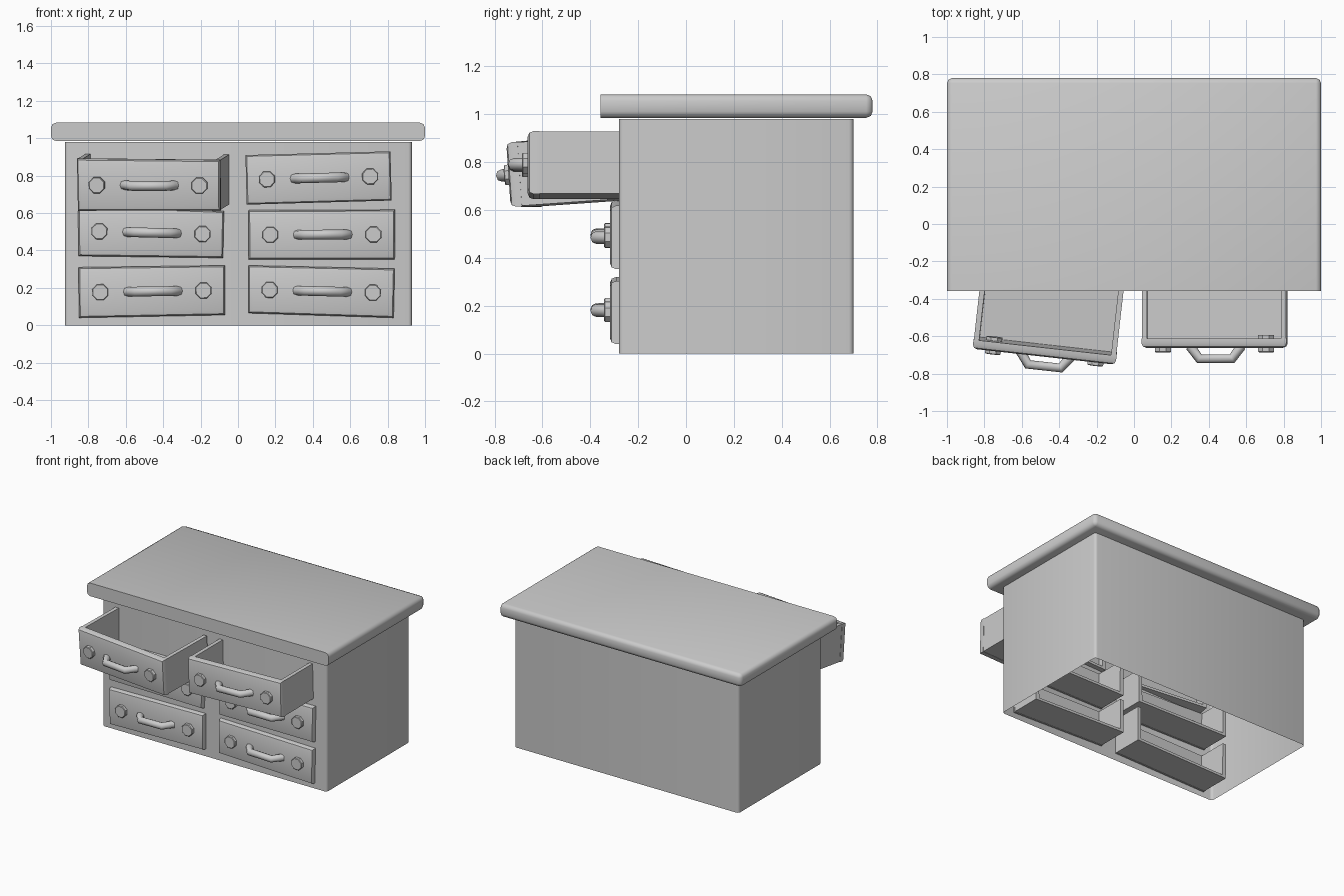
import bpy, bmesh
from math import radians, atan2
from mathutils import Matrix, Vector

if "Cube" in bpy.data.objects:
    bpy.data.objects.remove(bpy.data.objects["Cube"])


def finish(name, bm, M=Matrix(), angle=35):
    bmesh.ops.recalc_face_normals(bm, faces=bm.faces)
    me = bpy.data.meshes.new(name)
    bm.to_mesh(me)
    bm.free()
    ob = bpy.data.objects.new(name, me)
    bpy.context.collection.objects.link(ob)
    ob.matrix_world = M
    bpy.ops.object.select_all(action='DESELECT')
    ob.select_set(True)
    bpy.context.view_layer.objects.active = ob
    bpy.ops.object.shade_smooth_by_angle(angle=radians(angle))
    return ob


def extrude_profile(bm, pts, y0, y1):
    """Extrude an (x, z) outline along y; returns the front face."""
    a = [bm.verts.new((x, y0, z)) for x, z in pts]
    b = [bm.verts.new((x, y1, z)) for x, z in pts]
    front = bm.faces.new(a)
    bm.faces.new(b[::-1])
    n = len(pts)
    for i in range(n):
        bm.faces.new((a[i], b[i], b[(i + 1) % n], a[(i + 1) % n]))
    return front


def rect(x0, x1, z0, z1):
    return [(x0, z0), (x1, z0), (x1, z1), (x0, z1)]


# cabinet shell, open underneath, rounded upright corners
bm = bmesh.new()
extrude_profile(bm, rect(-0.925, 0.93, 0, 0.98), -0.28, 0.70)
bm.normal_update()
bmesh.ops.recalc_face_normals(bm, faces=bm.faces)
bmesh.ops.delete(bm, geom=[f for f in bm.faces if f.normal.z < -0.9], context='FACES_ONLY')
up = [e for e in bm.edges if abs(e.verts[0].co.z - e.verts[1].co.z) > 0.5]
bmesh.ops.bevel(bm, geom=up, offset=0.02, segments=3, profile=0.5, affect='EDGES')
finish("cabinet_body", bm)

# worktop: rounded at sides and back, cut flat at the front
bm = bmesh.new()
extrude_profile(bm, rect(-1, 1, 0.985, 1.083), -0.357, 0.78)
edges = [e for e in bm.edges if not all(v.co.y < -0.3 for v in e.verts)]
bmesh.ops.bevel(bm, geom=edges, offset=0.027, segments=2, profile=0.5, affect='EDGES')
finish("worktop", bm, angle=50)


def drawer(tag, corners, front_y, depth, yaw=0, pitch=0, poke=-1):
    # corners: top left, top right, bottom right, bottom left as (x, z)
    cx = sum(p[0] for p in corners) / 4
    cz = sum(p[1] for p in corners) / 4
    M = (Matrix.Translation((cx, front_y, cz)) @ Matrix.Rotation(radians(yaw), 4, 'Z')
         @ Matrix.Rotation(radians(pitch), 4, 'X'))
    tl, tr, br, bl = [Vector((x - cx, z - cz)) for x, z in corners]
    # front panel and open-backed tray
    bm = bmesh.new()
    front = extrude_profile(bm, [tl, tr, br, bl], 0, 0.05)
    bmesh.ops.bevel(bm, geom=list(front.edges), offset=0.025, segments=2,
                    profile=0.5, affect='EDGES')
    t, s = 0.03, 0.002
    dx, dz, ds = Vector((t, 0)), Vector((0, t * 0.7)), Vector((s, 0))
    lo = Vector((0, s))
    extrude_profile(bm, [tl + ds - lo, bl + ds + lo, br - ds + lo, tr - ds - lo,
                         tr - dx - lo, br - dx + dz, bl + dx + dz, tl + dx - lo],
                    0.045, depth)
    finish(tag + "_drawer", bm, M)

    # knobs and handle follow the tilt of the panel
    roll = atan2((tr.y - tl.y + br.y - bl.y) / 2, tr.x - tl.x)
    H = M @ Matrix.Rotation(-roll, 4, 'Y')
    for side, label in ((-1, "left"), (1, "right")):
        bm = bmesh.new()
        inner = 0.068 if side == poke else 0.03
        d = inner + 0.024
        R = Matrix.Rotation(radians(90), 4, 'X') @ Matrix.Rotation(radians(22.5), 4, 'Z')
        bmesh.ops.create_cone(bm, cap_ends=True, segments=8, radius1=0.046, radius2=0.046,
                              depth=d, matrix=Matrix.Translation((0, inner - d / 2, 0)) @ R)
        rim = [e for e in bm.edges if all(v.co.y < 0 for v in e.verts)]
        bmesh.ops.bevel(bm, geom=rim, offset=0.004, segments=1, affect='EDGES')
        finish(f"{tag}_knob_{label}", bm, H @ Matrix.Translation((side * 0.276, 0, 0)))
    cu = bpy.data.curves.new(tag + "_handle", 'CURVE')
    cu.dimensions = '3D'
    cu.bevel_depth = 0.026
    cu.bevel_resolution = 2
    cu.use_fill_caps = True
    sp = cu.splines.new('POLY')
    path = [(-0.138, 0.01), (-0.125, -0.006), (-0.088, -0.058),
            (0.088, -0.058), (0.125, -0.006), (0.138, 0.01)]
    sp.points.add(len(path) - 1)
    for p, (x, y) in zip(sp.points, path):
        p.co = (x, y, 0, 1)
    ob = bpy.data.objects.new(tag + "_handle", cu)
    bpy.context.collection.objects.link(ob)
    ob.matrix_world = H @ Matrix.Translation((0.006, 0, 0))


# closed drawers
drawer("lower_left", [(-.853, .31), (-.07, .32), (-.07, .055), (-.85, .04)], -0.318, 0.275)
drawer("middle_left", [(-.855, .64), (-.075, .61), (-.08, .36), (-.853, .37)], -0.318, 0.275)
drawer("lower_right", [(.055, .32), (.838, .303), (.832, .04), (.055, .065)], -0.318, 0.275)
drawer("middle_right", [(.055, .615), (.84, .618), (.838, .353), (.057, .353)], -0.318, 0.275)
# pulled-out drawers
drawer("upper_right", [(.04, .91), (.815, .93), (.822, .667), (.046, .645)], -0.662, 0.42, poke=1)
drawer("upper_left", [(-.865, .89), (-.095, .882), (-.095, .612), (-.862, .61)],
       -0.702, 0.46, yaw=-6.4, pitch=4)
